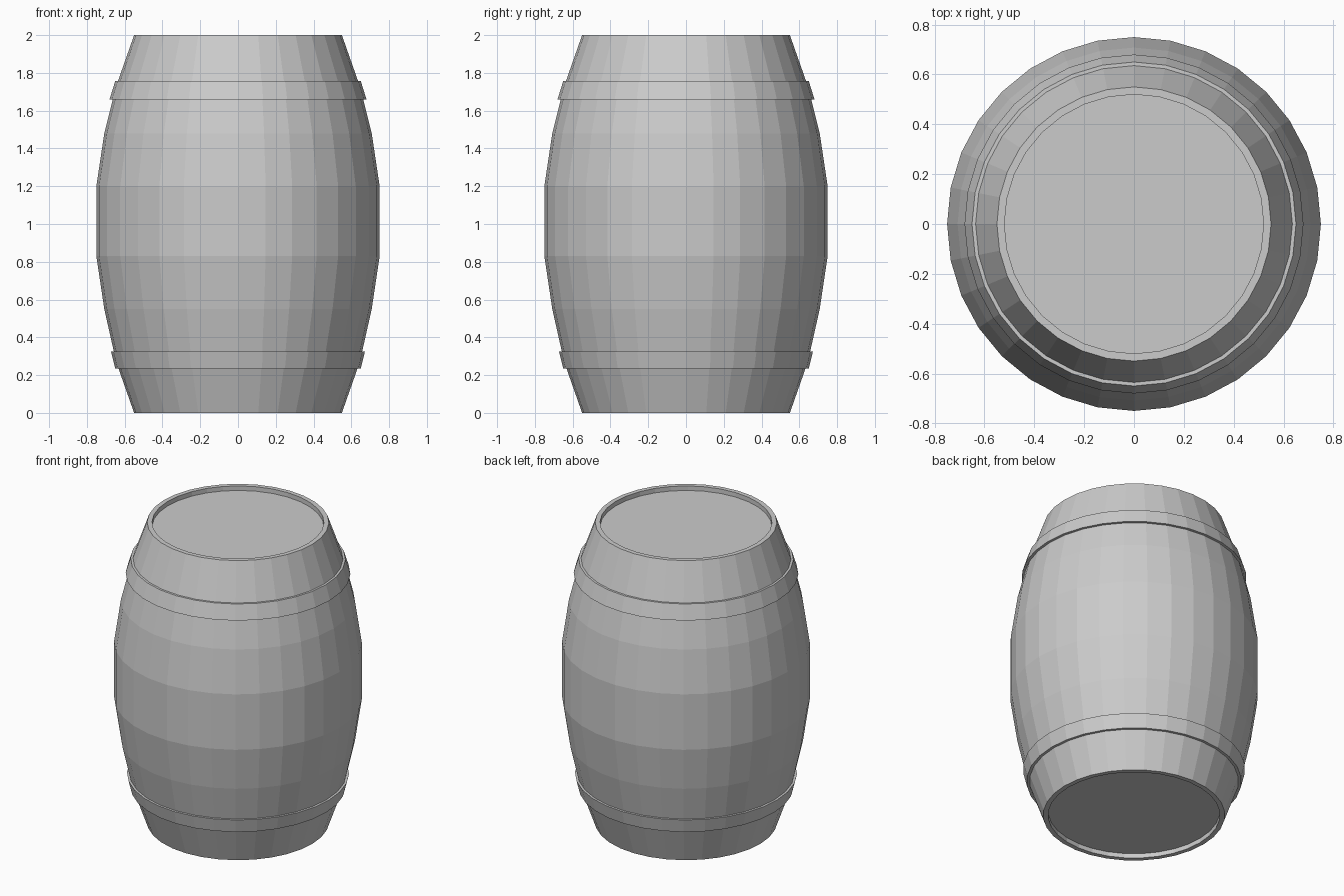
import bpy, math

if "Cube" in bpy.data.objects:
    bpy.data.objects.remove(bpy.data.objects["Cube"])

SIDES = 32


def lathe(name, profile, closed=False):
    """Revolve (radius, z) points, listed upwards on the outside, around z."""
    verts, faces = [], []
    for r, z in profile:
        for i in range(SIDES):
            a = 2 * math.pi * i / SIDES
            verts.append((r * math.cos(a), r * math.sin(a), z))
    n = len(profile)
    for k in range(n if closed else n - 1):
        lo, hi = k * SIDES, ((k + 1) % n) * SIDES
        for i in range(SIDES):
            j = (i + 1) % SIDES
            faces.append((lo + i, lo + j, hi + j, hi + i))
    if not closed:
        # Flat heads close both ends
        faces.append(tuple(reversed(range(SIDES))))
        faces.append(tuple(range((n - 1) * SIDES, n * SIDES)))
    mesh = bpy.data.meshes.new(name)
    mesh.from_pydata(verts, [], faces)
    mesh.update()
    obj = bpy.data.objects.new(name, mesh)
    bpy.context.collection.objects.link(obj)
    return obj


# Bulging staves with a recessed head at each end
lathe("barrel_body", [
    (0.52, 0.03), (0.52, 0.0), (0.55, 0.0),
    (0.645, 0.27), (0.708, 0.55), (0.75, 0.83),
    (0.75, 1.20), (0.708, 1.48), (0.645, 1.73),
    (0.55, 2.0), (0.52, 2.0), (0.52, 1.97),
])

# Hoops: slanted bands hugging the staves
lathe("lower_hoop", [
    (0.61, 0.235), (0.65, 0.235), (0.672, 0.325), (0.63, 0.325),
], closed=True)
lathe("upper_hoop", [
    (0.64, 1.66), (0.68, 1.66), (0.65, 1.757), (0.61, 1.757),
], closed=True)
